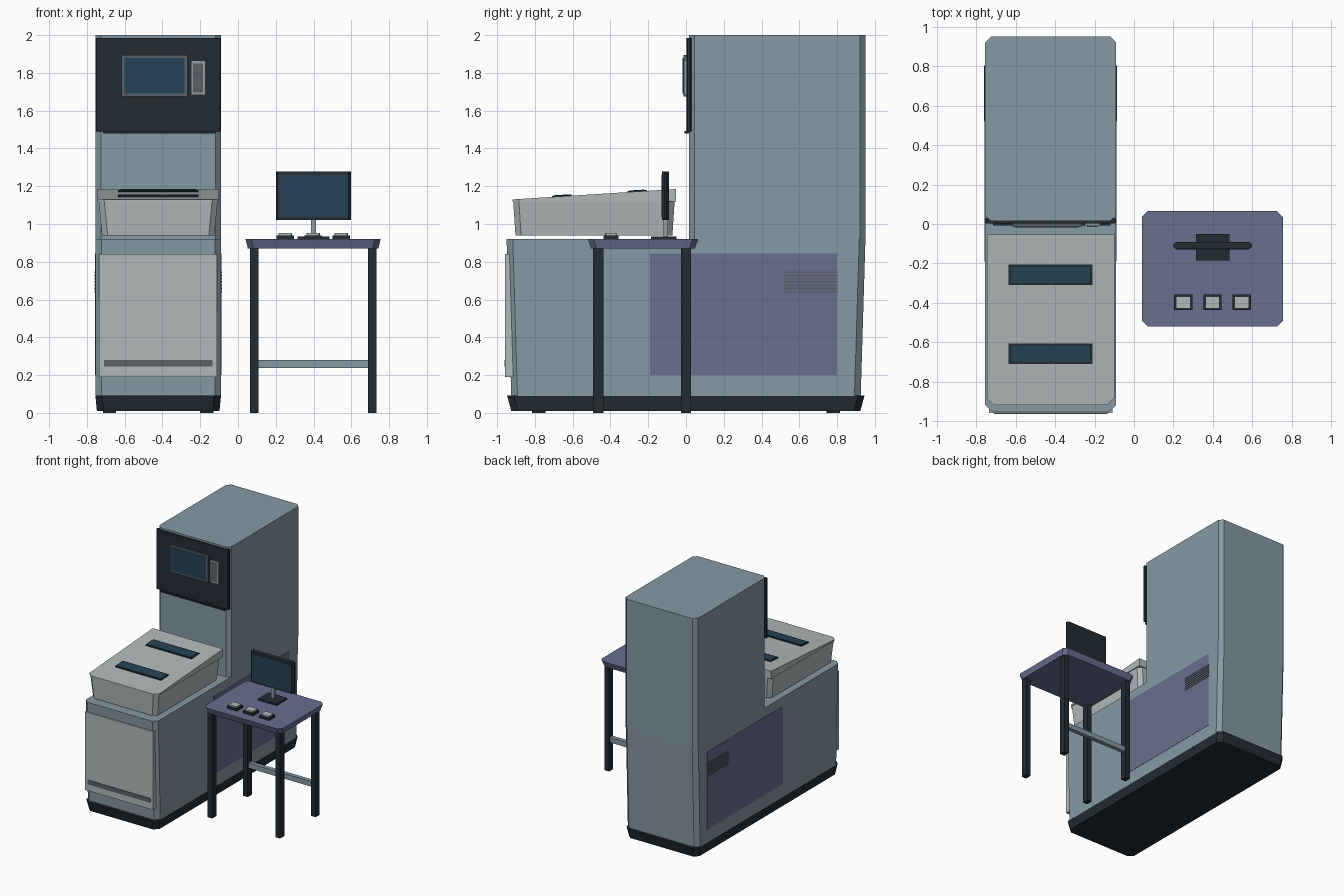
import bpy, bmesh, math
from mathutils import Matrix, Vector

if "Cube" in bpy.data.objects:
    bpy.data.objects.remove(bpy.data.objects["Cube"], do_unlink=True)


def material(name, r, g, b):
    m = bpy.data.materials.new(name)
    m.use_nodes = True
    m.diffuse_color = (r, g, b, 1)
    m.node_tree.nodes["Principled BSDF"].inputs["Base Color"].default_value = (r, g, b, 1)
    return m


STEEL = material("blue grey steel", .24, .32, .37)
DARK = material("dark trim", .016, .025, .034)
SCREEN = material("screen blue", .018, .055, .09)
LIGHT = material("light grey", .44, .485, .485)
PURPLE = material("muted purple", .138, .158, .28)
GREY = material("mid grey", .1, .12, .138)
SILVER = material("silver", .3, .34, .36)


def block(name, mat, x, y, z, chamfer=0.0, inset=(0, 0), back_chamfer=None):
    """Box from (min, max) ranges, with cut vertical corners and a narrower bottom."""
    bc = chamfer if back_chamfer is None else back_chamfer
    bm = bmesh.new()
    rings = []
    for height, ix, iy in ((z[0], inset[0], inset[1]), (z[1], 0, 0)):
        x0, x1, y0, y1 = x[0] + ix, x[1] - ix, y[0] + iy, y[1] - iy
        pts = []
        for cx, cy, sx, sy, c, x_first in ((x0, y0, 1, 1, chamfer, False), (x1, y0, -1, 1, chamfer, True),
                                           (x1, y1, -1, -1, bc, False), (x0, y1, 1, -1, bc, True)):
            ends = [(cx, cy + sy * c), (cx + sx * c, cy)]
            if x_first:
                ends.reverse()
            pts += ends if c else ends[:1]
        rings.append([bm.verts.new((px, py, height)) for px, py in pts])
    low, high = rings
    n = len(low)
    bm.faces.new(low[::-1])
    bm.faces.new(high)
    for i in range(n):
        j = (i + 1) % n
        bm.faces.new((low[i], low[j], high[j], high[i]))
    bmesh.ops.recalc_face_normals(bm, faces=bm.faces)
    mesh = bpy.data.meshes.new(name)
    bm.to_mesh(mesh)
    bm.free()
    mesh.materials.append(mat)
    ob = bpy.data.objects.new(name, mesh)
    bpy.context.scene.collection.objects.link(ob)
    return ob


LEFT, RIGHT = -.09, -.755
MID = (LEFT + RIGHT) / 2
WIDE = (RIGHT, LEFT)

# Cabinet: plinth, feet, lower body and tower
block("plinth", DARK, WIDE, (-.947, .945), (.01, .092), .035, (.008, .022))
for fx in (-.68, -.165):
    for fy in (-.78, .78):
        block("cabinet_foot", DARK, (fx - .035, fx + .035), (fy - .035, fy + .035), (0, .012))
block("lower_body", STEEL, WIDE, (-.95, .95), (.09, .92), .033, (0, .025))
block("tower", STEEL, WIDE, (.015, .95), (.92, 2), .03)

# Front door with its kick strip
block("front_door", LIGHT, (-.735, -.11), (-.957, -.9), (.19, .84))
block("door_strip", GREY, (-.71, -.135), (-.962, -.95), (.245, .28))

# Side panels with louvres, on both sides of the cabinet
for side, face in ((1, LEFT), (-1, RIGHT)):
    def proud(depth):
        return tuple(sorted((face - side * .01, face + side * depth)))
    block("side_panel", PURPLE, proud(.002), (-.19, .8), (.2, .845))
    for i in range(7):
        z = .637 + i * .0172
        block("louvre", GREY, proud(.005), (.52, .803), (z, z + .0095))

# Tower head with display and card reader
block("head_panel", DARK, WIDE, (.003, .03), (1.49, 1.985), .006)
block("head_lip", DARK, (-.715, -.12), (-.008, .02), (1.478, 1.492))
block("display_frame", GREY, (-.617, -.267), (-.014, .01), (1.675, 1.895))
block("display", SCREEN, (-.602, -.282), (-.018, 0), (1.69, 1.88))
block("reader_frame", SILVER, (-.25, -.172), (-.01, .01), (1.682, 1.865))
block("reader_slot", GREY, (-.238, -.184), (-.014, 0), (1.696, 1.85))

# Sorting tray: flared bin under a sloping lid
block("tray_bin", LIGHT, (-.738, -.107), (-.915, -.06), (.94, 1.125), .03, (.018, .012))
FRONT, BACK, LOW, RISE = -.918, -.053, 1.13, .055
slope = RISE / (BACK - FRONT)
lid = block("tray_lid", LIGHT, (-.745, -.1), (FRONT, BACK), (1.12, LOW), .035, back_chamfer=0)
for v in lid.data.vertices:
    if v.co.z > 1.125:
        v.co.z += slope * (v.co.y - FRONT)


def on_lid(name, mat, width, depth, thick, y):
    ob = block(name, mat, (-width / 2, width / 2), (-depth / 2, depth / 2), (-.01, thick))
    spot = Vector((MID, y, LOW + slope * (y - FRONT)))
    ob.matrix_world = Matrix.Translation(spot) @ Matrix.Rotation(math.atan(slope), 4, "X")


for y in (-.258, -.658):
    on_lid("lid_display_frame", DARK, .425, .104, .006, y)
    on_lid("lid_display", SCREEN, .4, .08, .008, y)

# Side table
block("table_top", PURPLE, (.04, .755), (-.52, .065), (.87, .92), .03, (.012, .018))
for x in (.064, .688):
    for y in (-.492, -.027):
        block("table_leg", DARK, (x, x + .044), (y, y + .054), (0, .872))
block("table_crossbar", STEEL, (.1, .695), (-.018, .018), (.238, .28))

# Monitor on the table
block("monitor_base", DARK, (.315, .485), (-.185, -.05), (.92, .934))
block("monitor_neck", SILVER, (.387, .413), (-.12, -.095), (.93, 1.06))
block("monitor", DARK, (.2, .598), (-.127, -.09), (1.022, 1.278), .012)
block("monitor_screen", SCREEN, (.214, .584), (-.13, -.12), (1.037, 1.263))

# Three push buttons
for x in (.25, .398, .546):
    block("button_base", DARK, (x - .046, x + .046), (-.437, -.358), (.92, .94))
    block("button_cap", LIGHT, (x - .036, x + .036), (-.428, -.367), (.935, .952), .004)
